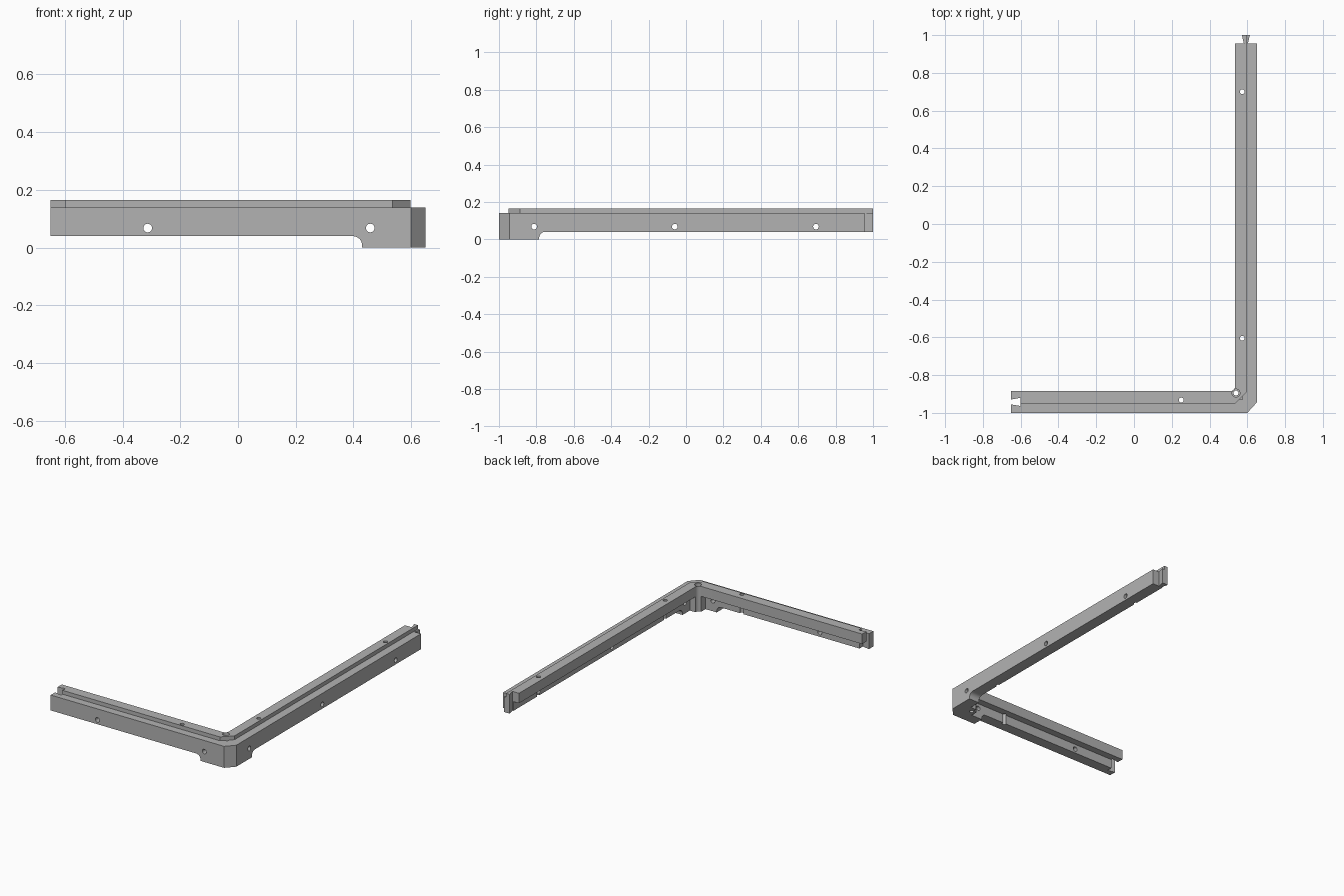
import bpy, bmesh, math

cube = bpy.data.objects.get("Cube")
if cube:
    bpy.data.objects.remove(cube, do_unlink=True)

GREY = (0.45, 0.45, 0.45, 1.0)
mat = bpy.data.materials.new("plain grey")
mat.use_nodes = True
mat.diffuse_color = GREY
mat.node_tree.nodes["Principled BSDF"].inputs["Base Color"].default_value = GREY

# Main heights
BASE, LEDGE, TOP, RAIL_BOTTOM = 0.04, 0.14, 0.165, 0.10
# Plan lines of the two arms
OUT_X, LEDGE_X, WALL_X, IN_X, END_X = 0.65, 0.597, 0.575, 0.535, -0.65
OUT_Y, LEDGE_Y, WALL_Y, IN_Y, END_Y = -1.0, -0.95, -0.93, -0.885, 0.955


def prism(name, pts, lo, hi, axis="z"):
    """Extrude a flat outline along one axis."""
    place = {"x": lambda a, b, t: (t, a, b),
             "y": lambda a, b, t: (a, t, b),
             "z": lambda a, b, t: (a, b, t)}[axis]
    bm = bmesh.new()
    low = [bm.verts.new(place(a, b, lo)) for a, b in pts]
    high = [bm.verts.new(place(a, b, hi)) for a, b in pts]
    bm.faces.new(low)
    bm.faces.new(high)
    for i in range(len(pts)):
        j = (i + 1) % len(pts)
        bm.faces.new((low[i], low[j], high[j], high[i]))
    bmesh.ops.recalc_face_normals(bm, faces=bm.faces)
    me = bpy.data.meshes.new(name)
    bm.to_mesh(me)
    bm.free()
    me.materials.append(mat)
    ob = bpy.data.objects.new(name, me)
    bpy.context.collection.objects.link(ob)
    return ob


def arc(cx, cy, r, start, end, n=8):
    angles = [math.radians(start + (end - start) * i / n) for i in range(n + 1)]
    return [(cx + r * math.cos(a), cy + r * math.sin(a)) for a in angles]


def circle(cx, cy, r, n=24):
    return arc(cx, cy, r, 0, 360, n)[:-1]


def combine(target, tool, operation):
    mod = target.modifiers.new(operation.lower(), "BOOLEAN")
    mod.operation = operation
    mod.solver = "EXACT"
    mod.object = tool
    bpy.context.view_layer.objects.active = target
    bpy.ops.object.modifier_apply(modifier=mod.name)
    bpy.data.objects.remove(tool, do_unlink=True)


# Outer wall, with a chamfered outside corner
frame = prism("corner_frame", [
    (END_X, OUT_Y), (0.6, OUT_Y), (OUT_X, -0.945), (OUT_X, END_Y),
    (WALL_X, END_Y), (WALL_X, WALL_Y), (END_X, WALL_Y)], 0, LEDGE)

# Raised inner rail overhanging the wall
fillet = arc(0.51, -0.86, 0.025, 0, -90)
rail = prism("inner_rail", [
    (END_X, LEDGE_Y), (0.535, LEDGE_Y), (LEDGE_X, -0.888), (LEDGE_X, END_Y),
    (IN_X, END_Y)] + fillet + [(END_X, IN_Y)], RAIL_BOTTOM, TOP)

# Corner screw post reaching the foot
post = prism("corner_post", [(0.51, -0.94), (0.59, -0.94), (0.59, -0.86)] + fillet,
             0, 0.12)

# Dovetail tongue on the long arm, stepped like the arm
tongue = prism("tongue", [(0.582, 0.94), (0.603, 0.94), (0.603, END_Y),
                          (0.613, 1.0), (0.571, 1.0), (0.582, END_Y)], BASE, LEDGE)
tongue_top = prism("tongue_top", [(0.582, 0.94), (LEDGE_X, 0.94), (LEDGE_X, 1.0),
                                  (0.571, 1.0), (0.582, END_Y)], 0.12, TOP)
for part in (rail, post, tongue, tongue_top):
    combine(frame, part, "UNION")

# Undercuts that leave a foot at the corner
R = 0.032
cutters = [
    prism("front_undercut", [(-0.8, -0.1), (0.43, -0.1)]
          + arc(0.43 - R, BASE - R, R, 0, 90) + [(-0.8, BASE)], -1.1, -0.8, "y"),
    prism("side_undercut", [(0.98, -0.1), (-0.785, -0.1)]
          + arc(-0.785 + R, BASE - R, R, 180, 90) + [(0.98, BASE)], 0.45, 0.8, "x"),
    # Dovetail slot in the short arm
    prism("slot", [(-0.7, -0.955), (END_X, -0.955), (-0.6, -0.964),
                   (-0.6, -0.92), (END_X, -0.929), (-0.7, -0.929)], -0.1, 0.3),
    # Stepped corner screw hole
    prism("screw_head", circle(0.54, -0.895, 0.021), 0.13, 0.3),
    prism("screw_shaft", circle(0.54, -0.895, 0.013), -0.1, 0.3),
]
# Upright and sideways fixing holes
for x, y in ((0.25, -0.932), (0.573, 0.7), (0.573, -0.605)):
    cutters.append(prism("upright_hole", circle(x, y, 0.013), -0.1, 0.3))
for x in (-0.313, 0.458):
    cutters.append(prism("front_hole", circle(x, 0.068, 0.015), -1.1, -0.8, "y"))
for y in (-0.812, -0.06, 0.695):
    cutters.append(prism("side_hole", circle(y, 0.068, 0.015), 0.45, 0.8, "x"))
for cutter in cutters:
    combine(frame, cutter, "DIFFERENCE")

bpy.ops.object.select_all(action="DESELECT")
frame.select_set(True)
bpy.context.view_layer.objects.active = frame
bpy.ops.object.shade_smooth_by_angle(angle=math.radians(30))
